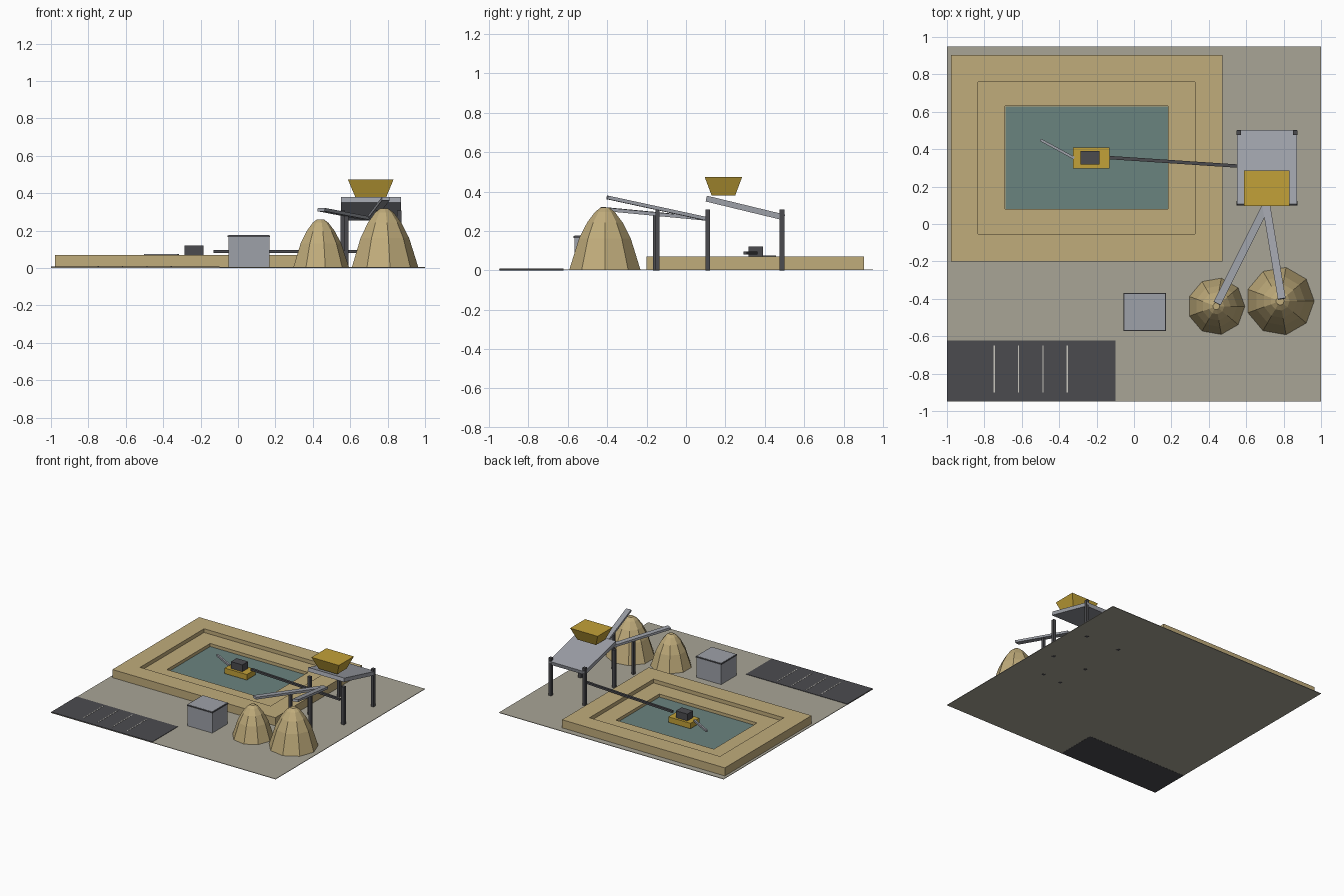
import bpy, bmesh, math
from mathutils import Vector, Matrix

if "Cube" in bpy.data.objects:
    bpy.data.objects.remove(bpy.data.objects["Cube"])


def material(name, rgb):
    m = bpy.data.materials.new(name)
    lin = [((c / 255 + 0.055) / 1.055) ** 2.4 for c in rgb]
    m.diffuse_color = (*lin, 1)
    m.use_nodes = True
    m.node_tree.nodes["Principled BSDF"].inputs["Base Color"].default_value = m.diffuse_color
    return m


GROUND = material("packed_earth", (169, 165, 150))
SAND = material("sand", (192, 172, 123))
WATER = material("water", (106, 131, 127))
YELLOW = material("machine_yellow", (194, 161, 56))
DARK = material("dark_steel", (75, 75, 79))
STEEL = material("light_steel", (158, 161, 169))
PAINT = material("line_paint", (200, 198, 190))


def finish(name, bm, *mats):
    bmesh.ops.recalc_face_normals(bm, faces=bm.faces)
    me = bpy.data.meshes.new(name)
    bm.to_mesh(me)
    bm.free()
    ob = bpy.data.objects.new(name, me)
    bpy.context.collection.objects.link(ob)
    for m in mats:
        me.materials.append(m)
    return ob


def box(name, mat, x0, x1, y0, y1, z0, z1):
    bm = bmesh.new()
    bmesh.ops.create_cube(bm, size=1)
    for v in bm.verts:
        v.co = ((x0 + x1) / 2 + v.co.x * (x1 - x0),
                (y0 + y1) / 2 + v.co.y * (y1 - y0),
                (z0 + z1) / 2 + v.co.z * (z1 - z0))
    return finish(name, bm, mat)


def beam(name, mat, a, b, width, thick):
    """Straight bar from a to b, kept level across its width."""
    a, b = Vector(a), Vector(b)
    along = (b - a).normalized()
    side = Vector((0, 0, 1)).cross(along).normalized()
    up = along.cross(side)
    bm = bmesh.new()
    bmesh.ops.create_cube(bm, size=1)
    for v in bm.verts:
        v.co = ((a + b) / 2 + along * v.co.x * (b - a).length
                + side * v.co.y * width + up * v.co.z * thick)
    return finish(name, bm, mat)


def stack(name, mat, rings):
    """Rectangles (x0, x1, y0, y1, z) bridged in order and capped at both ends."""
    bm = bmesh.new()
    loops = [[bm.verts.new(p) for p in
              ((x0, y0, z), (x1, y0, z), (x1, y1, z), (x0, y1, z))]
             for x0, x1, y0, y1, z in rings]
    bm.faces.new(loops[0])
    for lo, hi in zip(loops, loops[1:]):
        for i in range(4):
            j = (i + 1) % 4
            bm.faces.new((lo[i], lo[j], hi[j], hi[i]))
    bm.faces.new(loops[-1])
    return finish(name, bm, mat)


def pile(name, cx, cy, radius, height, sides=9):
    """Faceted heap with a rounded shoulder."""
    profile = ((1, 0), (0.73, 0.5), (0.5, 0.76), (0.28, 0.93), (0.12, 1))
    bm = bmesh.new()
    loops = [[bm.verts.new((cx + radius * r * math.cos(math.tau * i / sides),
                            cy + radius * r * math.sin(math.tau * i / sides),
                            0.004 + (height - 0.004) * h)) for i in range(sides)]
             for r, h in profile]
    bm.faces.new(loops[0])
    for lo, hi in zip(loops, loops[1:]):
        for i in range(sides):
            j = (i + 1) % sides
            bm.faces.new((lo[i], lo[j], hi[j], hi[i]))
    bm.faces.new(loops[-1])
    return finish(name, bm, SAND)


# Site slab and parking area with painted lines
box("ground", GROUND, -1, 1, -0.95, 0.95, 0.001, 0.005)
box("parking", DARK, -1, -0.1, -0.947, -0.622, 0, 0.008)
for i in range(4):
    x = -0.747 + i * 0.13
    box("parking_line", PAINT, x - 0.003, x + 0.003, -0.9, -0.65, 0.008, 0.0095)

# Terraced pit: outer bank, lower shelf, water
stack("pit_bank", SAND, [
    (-0.978, 0.472, -0.2, 0.903, 0.004),
    (-0.978, 0.472, -0.2, 0.903, 0.07),
    (-0.834, 0.327, -0.053, 0.76, 0.07),
    (-0.834, 0.327, -0.053, 0.76, 0.04),
    (-0.689, 0.182, 0.08, 0.63, 0.04),
    (-0.689, 0.182, 0.08, 0.63, 0.01)])
box("pond_water", WATER, -0.688, 0.181, 0.081, 0.629, 0.006, 0.016)

# Dredger: hull, cabin, cutter arm and discharge pipe
box("dredger_hull", YELLOW, -0.327, -0.13, 0.297, 0.41, 0.022, 0.066)
box("dredger_cabin", DARK, -0.285, -0.184, 0.318, 0.39, 0.066, 0.121)
beam("cutter_arm", STEEL, (-0.32, 0.352, 0.066), (-0.5, 0.45, 0.066), 0.014, 0.016)
beam("discharge_pipe", DARK, (-0.13, 0.355, 0.087), (0.7, 0.3, 0.087), 0.018, 0.016)

# Screening plant: sloped deck on four posts, hopper on top
beam("screen_deck", STEEL, (0.711, 0.103, 0.364), (0.711, 0.5, 0.268), 0.322, 0.03)
for x in (0.56, 0.862):
    for y in (0.11, 0.488):
        box("deck_post", DARK, x - 0.012, x + 0.012, y - 0.012, y + 0.012, 0, 0.308)
stack("feed_hopper", YELLOW, [
    (0.627, 0.793, 0.13, 0.25, 0.38),
    (0.587, 0.832, 0.095, 0.285, 0.474)])

# Conveyors with mid supports, each feeding a sand pile
start = Vector((0.707, 0.1, 0.262))
for tip, cx, cy, r, h in (((0.445, -0.425, 0.312), 0.44, -0.44, 0.153, 0.26),
                          ((0.79, -0.4, 0.37), 0.781, -0.412, 0.183, 0.318)):
    beam("conveyor", STEEL, start, tip, 0.042, 0.018)
    m = start.lerp(Vector(tip), 0.49)
    box("conveyor_post", DARK, m.x - 0.011, m.x + 0.011, m.y - 0.011, m.y + 0.011, 0, m.z)
    pile("sand_pile", cx, cy, r, h)

# Site office with dark roof rim
box("office_walls", STEEL, -0.052, 0.168, -0.567, -0.373, 0.004, 0.165)
box("office_roof_rim", DARK, -0.056, 0.172, -0.571, -0.369, 0.165, 0.174)
box("office_roof", STEEL, -0.051, 0.167, -0.566, -0.374, 0.17, 0.176)
